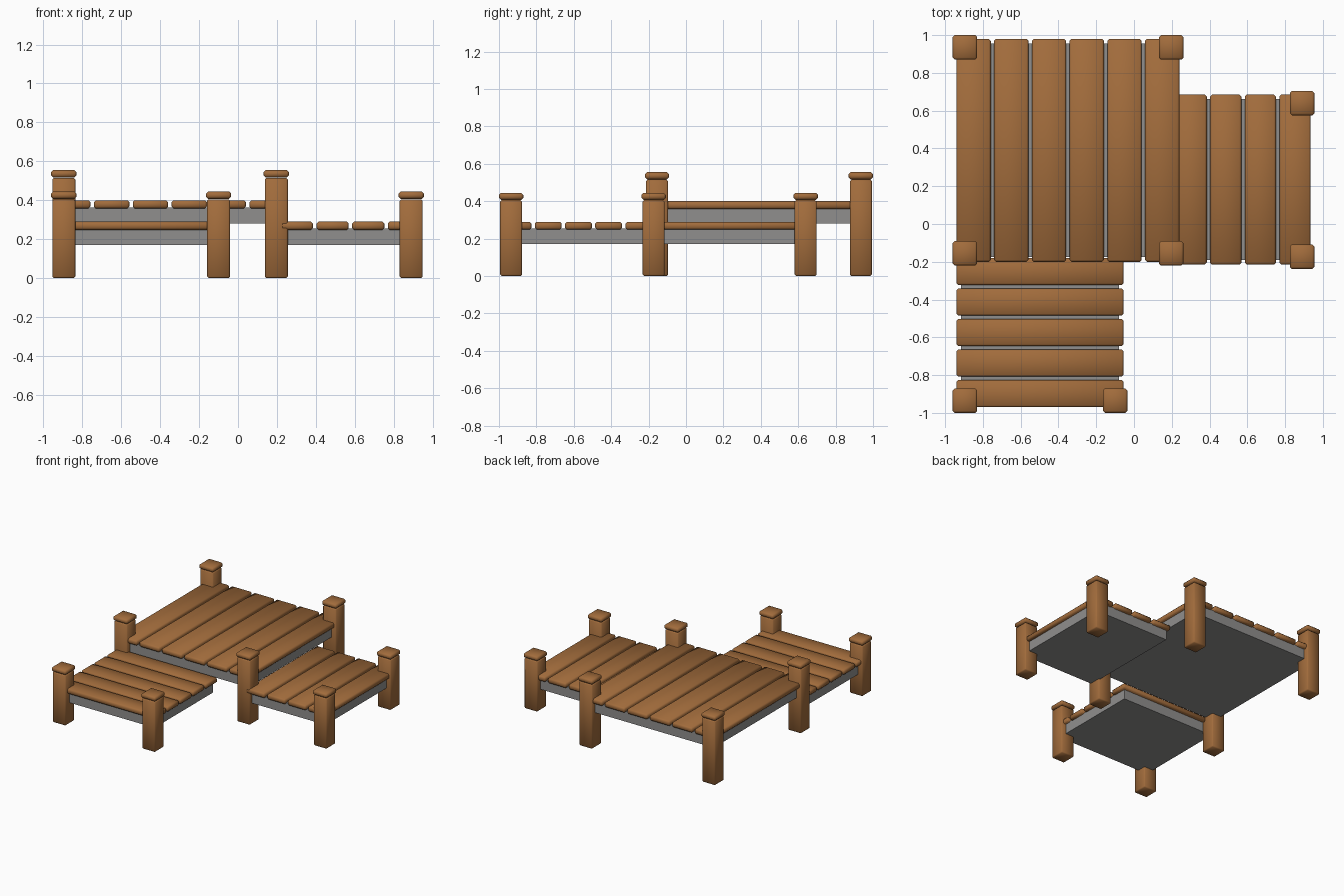
import bpy

if "Cube" in bpy.data.objects:
    bpy.data.objects.remove(bpy.data.objects["Cube"])


def material(name, rgb):
    m = bpy.data.materials.new(name)
    m.diffuse_color = (*rgb, 1)
    m.use_nodes = True
    m.node_tree.nodes["Principled BSDF"].inputs["Base Color"].default_value = m.diffuse_color
    return m


WOOD = material("brown wood", (0.36, 0.15, 0.045))
STONE = material("grey base", (0.28, 0.275, 0.27))


def box(name, x, y, z, mat, bevel=0.0):
    """Box between (min, max) pairs on each axis, with chamfered edges."""
    bpy.ops.mesh.primitive_cube_add(size=1)
    ob = bpy.context.object
    ob.name = name
    ob.location = [(a + b) / 2 for a, b in (x, y, z)]
    ob.scale = [b - a for a, b in (x, y, z)]
    bpy.ops.object.transform_apply(location=False, rotation=False, scale=True)
    ob.data.materials.append(mat)
    if bevel:
        mod = ob.modifiers.new("chamfer", "BEVEL")
        mod.width = bevel
        mod.segments = 1
        ob.data.shade_smooth()
    return ob


def post(name, x, y, top):
    """Square post with a flat chamfered cap."""
    r, c = 0.059, 0.065
    box(name, (x - r, x + r), (y - r, y + r), (0, top - 0.04), WOOD, 0.008)
    box(name + "_cap", (x - c, x + c), (y - c, y + c), (top - 0.038, top), WOOD, 0.011)


def deck(name, x, y, top, count, along_x):
    """Row of planks on a slightly inset slab."""
    gap, inset = 0.018, 0.024
    lo, hi = y if along_x else x
    width = (hi - lo - gap * (count - 1)) / count
    for i in range(count):
        a = lo + i * (width + gap)
        span = (a, a + width)
        box(f"{name}_plank_{i + 1}", x if along_x else span,
            span if along_x else y, (top - 0.042, top), WOOD, 0.01)
    box(name + "_slab", (x[0] + inset, x[1] - inset), (y[0] + inset, y[1] - inset),
        (top - 0.12, top - 0.036), STONE)


# Decks: one high platform and two lower ones beside it
deck("high_deck", (-0.94, 0.24), (-0.20, 0.98), 0.40, 6, False)
deck("right_deck", (0.22, 0.935), (-0.215, 0.685), 0.29, 4, False)
deck("front_deck", (-0.94, -0.055), (-0.97, -0.18), 0.29, 5, True)

# Tall posts around the high platform
for i, (x, y) in enumerate([(-0.895, 0.935), (0.197, 0.935), (-0.895, -0.155), (0.197, -0.155)]):
    post(f"tall_post_{i + 1}", x, y, 0.555)

# Short posts on the outer corners of the lower decks
for i, (x, y) in enumerate([(0.89, 0.64), (0.89, -0.173), (-0.895, -0.935), (-0.10, -0.935)]):
    post(f"short_post_{i + 1}", x, y, 0.445)
